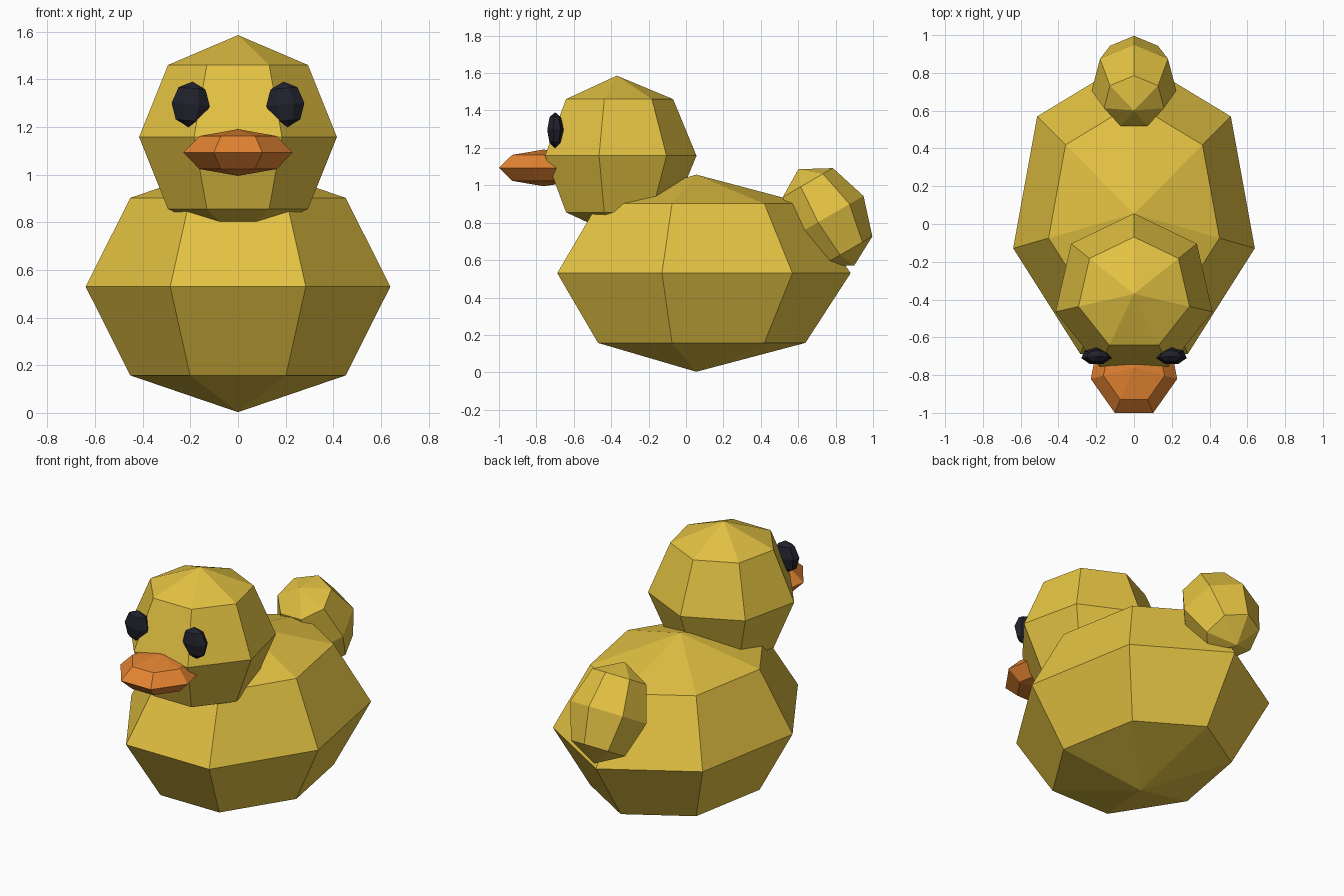
import bpy, bmesh, math
from mathutils import Matrix, Vector

if "Cube" in bpy.data.objects:
    bpy.data.objects.remove(bpy.data.objects["Cube"])


def material(name, rgb):
    m = bpy.data.materials.new(name)
    m.diffuse_color = (*rgb, 1)
    m.use_nodes = True
    m.node_tree.nodes["Principled BSDF"].inputs["Base Color"].default_value = m.diffuse_color
    return m


YELLOW = material("yellow", (0.77, 0.54, 0.055))
ORANGE = material("orange", (0.77, 0.23, 0.032))
BLACK = material("dark_eye", (0.015, 0.015, 0.026))


def blob(name, centre, radii, mat, tilt_x=0, tilt_y=0):
    """Seven-sided low-poly ellipsoid with one ridge pointing to +y."""
    bm = bmesh.new()
    bmesh.ops.create_uvsphere(bm, u_segments=7, v_segments=4, radius=1)
    # turn one equator vertex to face +y
    v = next(v for v in bm.verts if abs(v.co.z) < 0.01)
    turn = math.pi / 2 - math.atan2(v.co.y, v.co.x)
    bm.transform(Matrix.Rotation(turn, 4, 'Z'))
    bm.transform(Matrix.Diagonal((*radii, 1)))
    bm.transform(Matrix.Rotation(math.radians(tilt_y), 4, 'Y'))
    bm.transform(Matrix.Rotation(math.radians(tilt_x), 4, 'X'))
    bmesh.ops.recalc_face_normals(bm, faces=bm.faces)
    mesh = bpy.data.meshes.new(name)
    bm.to_mesh(mesh)
    bm.free()
    mesh.materials.append(mat)
    ob = bpy.data.objects.new(name, mesh)
    ob.location = Vector(centre)
    bpy.context.collection.objects.link(ob)
    return ob


# Body, head and upturned tail
blob("body", (0, 0.055, 0.53), (0.656, 0.825, 0.527), YELLOW)
blob("head", (0, -0.37, 1.158), (0.426, 0.426, 0.428), YELLOW)
blob("tail", (0, 0.75, 0.828), (0.23, 0.23, 0.298), YELLOW, tilt_x=30)

# Beak
blob("beak", (0, -0.761, 1.093), (0.235, 0.265, 0.098), ORANGE)

# Eyes, mirrored, tops leaning slightly inwards
for side, label in ((-1, "left"), (1, "right")):
    blob(label + "_eye", (side * 0.199, -0.70, 1.295), (0.082, 0.046, 0.096),
         BLACK, tilt_y=-5 * side)
